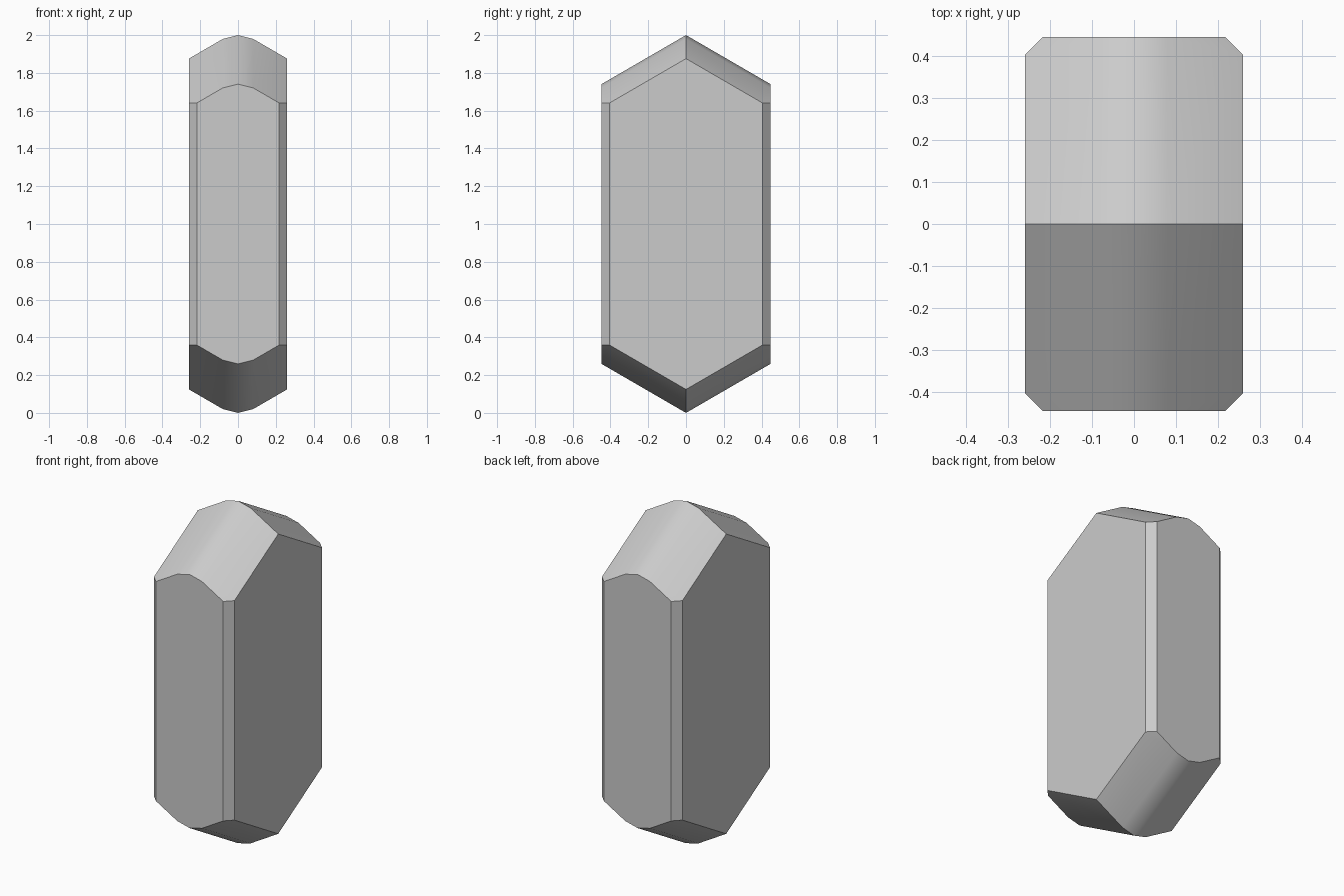
import bpy, bmesh, math

cube = bpy.data.objects.get("Cube")
if cube:
    bpy.data.objects.remove(cube, do_unlink=True)

HALF_X, HALF_Y, CHAMFER = 0.26, 0.447, 0.0425
BEND_X, BEND_DROP, SLOPE = 0.08, 0.02, 0.58


def roof_height(x, y):
    # Gabled tip with a softened crown, measured from the base
    x, y = abs(x), abs(y)
    if x <= BEND_X:
        drop = BEND_DROP * x / BEND_X
    else:
        drop = BEND_DROP + SLOPE * (x - BEND_X)
    return 2 - SLOPE * y - drop


# Outline and ridge corners for one quarter
quarter = [(x, y) for x in (0, BEND_X) for y in (0, HALF_Y)]
quarter += [(HALF_X, 0), (HALF_X, HALF_Y - CHAMFER), (HALF_X - CHAMFER, HALF_Y)]
plan = {(sx * x, sy * y) for x, y in quarter for sx in (-1, 1) for sy in (-1, 1)}

# Convex crystal, with the lower tip mirroring the upper one
bm = bmesh.new()
for x, y in sorted(plan):
    top = roof_height(x, y)
    for z in (top, 2 - top):
        bm.verts.new((x, y, z))
bmesh.ops.convex_hull(bm, input=bm.verts[:])
bmesh.ops.dissolve_limit(bm, angle_limit=math.radians(0.5),
                         verts=bm.verts[:], edges=bm.edges[:])
bmesh.ops.recalc_face_normals(bm, faces=bm.faces[:])
mesh = bpy.data.meshes.new("crystal")
bm.to_mesh(mesh)
bm.free()
crystal = bpy.data.objects.new("crystal", mesh)
bpy.context.collection.objects.link(crystal)

# Plain grey stone
grey = bpy.data.materials.new("light_grey")
grey.use_nodes = True
colour = (0.6, 0.6, 0.6, 1)
grey.diffuse_color = colour
grey.node_tree.nodes["Principled BSDF"].inputs["Base Color"].default_value = colour
mesh.materials.append(grey)

# Soft crown, crisp outer edges
bpy.ops.object.select_all(action='DESELECT')
crystal.select_set(True)
bpy.context.view_layer.objects.active = crystal
bpy.ops.object.shade_smooth_by_angle(angle=math.radians(35))
